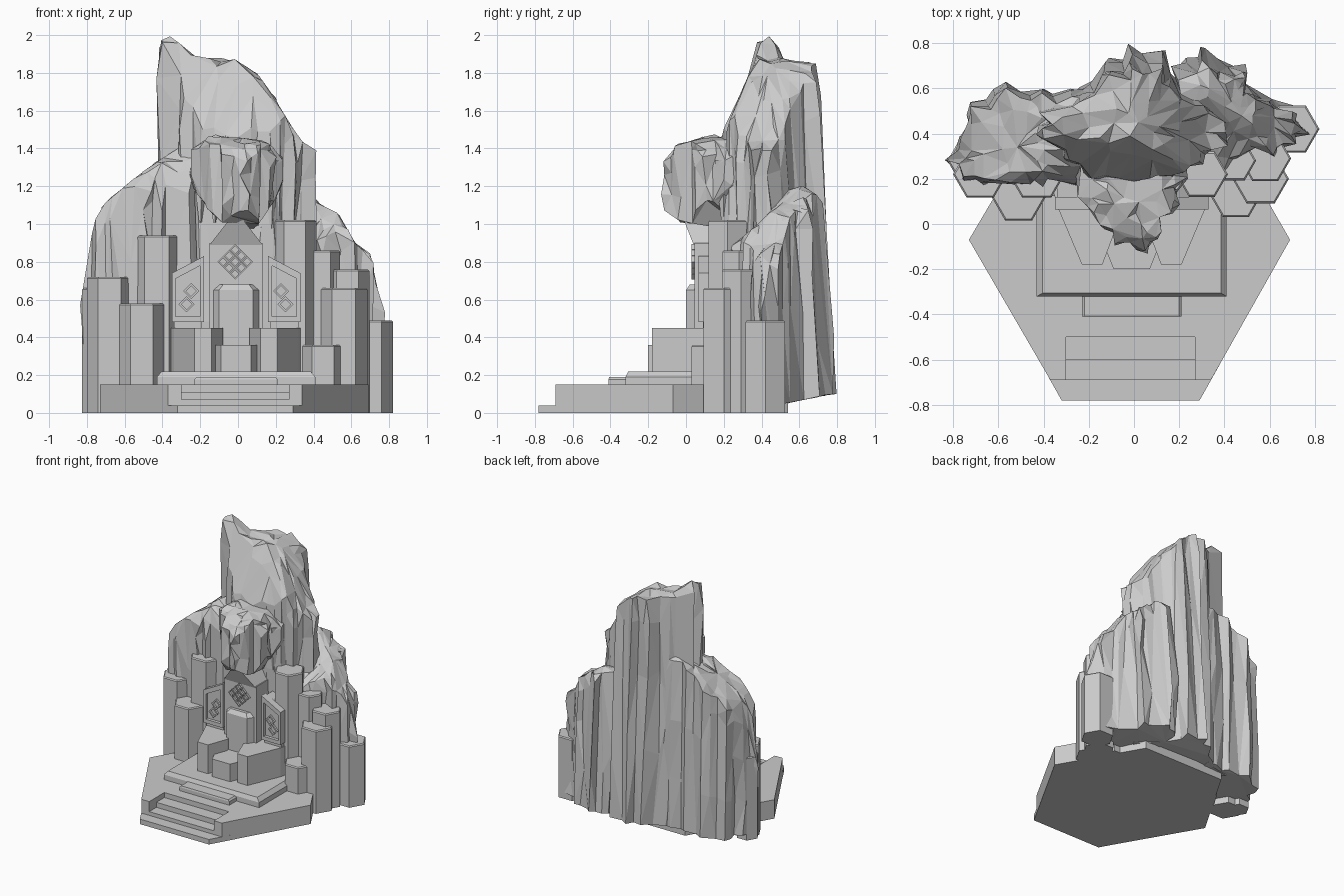
import bpy, bmesh, math, random
from mathutils import Vector

random.seed(4)
old = bpy.data.objects.get("Cube")
if old:
    bpy.data.objects.remove(old, do_unlink=True)

stone = bpy.data.materials.new("grey stone")
stone.use_nodes = True
GREY = (.6, .6, .6, 1)
stone.diffuse_color = GREY
stone.node_tree.nodes["Principled BSDF"].inputs["Base Color"].default_value = GREY
AXIS = -.01  # symmetry line of the shrine


def finish(name, bm):
    bmesh.ops.recalc_face_normals(bm, faces=bm.faces)
    mesh = bpy.data.meshes.new(name)
    bm.to_mesh(mesh)
    bm.free()
    mesh.materials.append(stone)
    obj = bpy.data.objects.new(name, mesh)
    bpy.context.collection.objects.link(obj)
    return obj


def skin(rings):
    """Skin a stack of equal-length rings and close both ends."""
    bm = bmesh.new()
    rows = [[bm.verts.new(p) for p in ring] for ring in rings]
    n = len(rows[0])
    for low, high in zip(rows, rows[1:]):
        for i in range(n):
            j = (i + 1) % n
            bm.faces.new((low[i], low[j], high[j], high[i]))
    bm.faces.new(rows[0])
    bm.faces.new(rows[-1])
    return bm


def loft(name, rings):
    return finish(name, skin(rings))


def centre(outline):
    return sum((Vector(p) for p in outline), Vector((0, 0))) / len(outline)


def prism(name, outline, z0, z1, chamfer=0.0):
    """Upright prism, optionally with a sloped rim at the top."""
    rings = [[(x, y, z0) for x, y in outline], [(x, y, z1 - chamfer) for x, y in outline]]
    if chamfer:
        mid = centre(outline)
        top = [Vector(p) + (mid - Vector(p)).normalized() * chamfer for p in outline]
        rings.append([(p.x, p.y, z1) for p in top])
    loft(name, rings)


def slab(name, outline, front, back):
    """Upright plate drawn in the xz plane."""
    loft(name, [[(x, y, z) for x, z in outline] for y in (front, back)])


def rect(x0, x1, y0, y1):
    return [(x0, y0), (x1, y0), (x1, y1), (x0, y1)]


def column(name, x, y, r, top):
    hexagon = [(x + r * math.cos(k * math.tau / 6), y + r * math.sin(k * math.tau / 6))
               for k in range(6)]
    prism(name, hexagon, 0, top, .008)


def mirrored(outline):
    return [(2 * AXIS - x, v) for x, v in outline]


def interp(curve, v):
    if v <= curve[0][0]:
        return curve[0][1]
    for (a, fa), (b, fb) in zip(curve, curve[1:]):
        if v <= b:
            return fa + (fb - fa) * (v - a) / (b - a)
    return curve[-1][1]


GROUND = [(.53, .05), (.78, .1)]


def rock(name, outline, ridge_x, ridge_y, lean, foot_x=GROUND[:1], foot_y=GROUND):
    """Craggy ribbed cliff; crown and foot follow profiles along x and y."""
    mid = centre(outline)
    ribs = []
    for i, p in enumerate(outline):
        a, b = Vector(p), Vector(outline[(i + 1) % len(outline)])
        ribs.append(a)
        for t in (.35, .65):  # grooves between the ribs
            q = a.lerp(b, t)
            ribs.append(q + (mid - q).normalized() * random.uniform(0, .045))

    def crown(p):
        return min(interp(ridge_x, p.x), interp(ridge_y, p.y))

    def leaned(p, t):
        return p.y - lean * t * max(0, p.y - .3)

    rings = []
    for t in (0, .3, .65, .9, 1):
        ring = []
        for p in ribs:
            j = random.uniform(-.012, .012)
            q = p.lerp(mid, .03 if t in (0, 1) else 0)
            foot = max(interp(foot_x, p.x), interp(foot_y, p.y))
            ring.append((q.x + j, leaned(q, t) - j, foot + t * (crown(p) - foot)))
        rings.append(ring)
    for s in (.25, .5, .75, .97):  # crown closes in towards the centre
        inner = [p.lerp(mid, s) for p in ribs]
        rings.append([(q.x, leaned(q, 1), crown(q) + random.uniform(-.015, .01)) for q in inner])
    bm = skin(rings)
    bmesh.ops.remove_doubles(bm, verts=bm.verts, dist=.035)
    bmesh.ops.triangulate(bm, faces=bm.faces)
    facets = finish(name, bm).modifiers.new("broad facets", "DECIMATE")
    facets.ratio = .6


# Hexagonal platform with a stair recess
prism("platform", [(-.73, -.07), (-.37, -.69), (-.3, -.69), (-.3, -.5), (.27, -.5),
                   (.27, -.69), (.34, -.69), (.69, -.07), (.34, .54), (-.37, .54)], 0, .15)
prism("entry_slab", [(-.41, -.62), (-.32, -.78), (.29, -.78), (.38, -.62)], 0, .04)
prism("lower_stair", rect(-.3, .27, -.69, -.5), 0, .07)
prism("upper_stair", rect(-.3, .27, -.6, -.5), 0, .11)

# Dais and its step
prism("dais", rect(-.43, .41, -.32, .14), .14, .22, .03)
prism("dais_step", rect(-.23, .21, -.41, -.28), .14, .19, .012)

# Seat and side blocks
prism("seat", [(-.13, -.1), (-.09, -.2), (.07, -.2), (.11, -.1), (.11, .02), (-.13, .02)], .2, .36)
prism("seat_back", [(-.14, .06), (-.1, 0), (.08, 0), (.12, .06), (.12, .2), (-.14, .2)],
      .2, .68, .03)
block = [(.12, -.18), (.21, -.18), (.32, .08), (.34, .16), (.1, .16), (.06, -.02)]
prism("left_block", block, .2, .45)
prism("right_block", mirrored(block), .2, .45)

# Central panel with a forward-leaning gable
slab("central_panel", [(-.15, .2), (.13, .2), (.13, .9), (-.15, .9)], .045, .25)
loft("gable", [[(-.15, .04, .89), (.13, .04, .89), (AXIS, -.03, 1.07)],
               [(-.15, .25, .89), (.13, .25, .89), (AXIS, .25, 1.07)]])

# Side panels with raised frames
wing = [(.17, .2), (.32, .2), (.32, .73), (.17, .82)]
frame = {
    "coping": [(.16, .79), (.33, .7), (.33, .74), (.16, .83)],
    "sill": [(.16, .48), (.33, .48), (.33, .51), (.16, .51)],
    "inner_jamb": [(.16, .5), (.18, .5), (.18, .8), (.16, .8)],
    "outer_jamb": [(.31, .5), (.33, .5), (.33, .73), (.31, .73)],
}
for side, place in (("left", list), ("right", mirrored)):
    slab(side + "_panel", place(wing), .09, .25)
    for part, outline in frame.items():
        slab(side + "_" + part, place(outline), .065, .12)


# Carved diamond lattice
def diamond(name, x, z, r, y):
    bm = bmesh.new()
    loops = []
    for size, depth in ((r, y), (r * .65, y), (r * .65, y + .016), (r, y + .016)):
        loops.append([bm.verts.new((x + size * math.cos(k * math.pi / 2), depth,
                                    z + size * math.sin(k * math.pi / 2))) for k in range(4)])
    for a, b in zip(loops, loops[1:] + loops[:1]):
        for k in range(4):
            m = (k + 1) % 4
            bm.faces.new((a[k], a[m], b[m], b[k]))
    finish(name, bm)


for i in (-1, 0, 1):
    for j in (-1, 0, 1):
        diamond("centre_diamond", AXIS - .005 + (i - j) * .032, .8 + (i + j) * .032, .03, .03)
for sign in (-1, 1):
    for lift in (-1, 1):
        diamond("side_diamond", AXIS + sign * .25 - sign * lift * .012, .61 + lift * .035,
                .042, .075)

# Stone columns: x, y, radius, height
for x, y, r, top in [(-.68, .22, .12, .72), (-.51, .12, .12, .58), (-.43, .23, .13, .94),
                     (-.74, .28, .085, .66), (-.33, .25, .1, .45), (.3, .22, .115, 1.02),
                     (.58, .29, .115, .76), (.45, .13, .115, .36), (.56, .2, .125, .66),
                     (.7, .42, .12, .49), (.44, .28, .1, .86)]:
    column("stone_column", x, y, r, top)

# Cliffs
rock("main_cliff",
     [(-.2, .2), (0, .18), (.18, .2), (.3, .27), (.42, .36), (.42, .48), (.31, .58), (.2, .62),
      (.13, .79), (-.02, .8), (-.13, .72), (-.25, .61), (-.42, .53), (-.42, .4), (-.3, .28)],
     [(-.42, 1.97), (-.37, 2), (-.32, 1.97), (-.25, 1.88), (0, 1.86), (.1, 1.79), (.2, 1.66),
      (.3, 1.47), (.4, 1.39)],
     [(.15, 1.4), (.25, 1.6), (.37, 1.85), (.41, 2), (.5, 2), (.56, 1.87), (.8, 1.85)], .19)
rock("right_cliff",
     [(-.82, .27), (-.76, .2), (-.66, .17), (-.5, .18), (-.4, .16), (-.25, .17), (-.15, .3),
      (-.2, .6), (-.4, .61), (-.56, .63), (-.72, .54), (-.77, .38)],
     [(-.82, .66), (-.76, 1.02), (-.7, 1.12), (-.45, 1.31), (-.25, 1.44)],
     [(.15, 1.1), (.22, 1.3), (.35, 1.44), (.6, 1.38)], .1)
rock("left_cliff",
     [(.3, .3), (.4, .22), (.48, .3), (.62, .3), (.72, .36), (.77, .42), (.71, .53), (.6, .57),
      (.5, .63), (.49, .72), (.38, .73), (.3, .8), (.18, .71), (.2, .5)],
     [(.3, 1.2), (.42, 1.12), (.54, 1.04), (.62, .9), (.71, .84), (.77, .6)],
     [(.2, .86), (.35, .96), (.45, 1.05), (.6, 1.19), (.7, 1.2), (.8, 1.12)], .15)

# Overhanging brow with a ragged underside
rock("rock_brow",
     [(-.25, .12), (-.17, .02), (-.08, -.1), (.05, -.12), (.12, -.03), (.19, .1), (.24, .2),
      (.24, .36), (-.26, .36)],
     [(-.26, 1.41), (-.13, 1.47), (.14, 1.45), (.2, 1.38), (.24, 1.35)],
     [(-.11, 1.36), (-.05, 1.42), (.05, 1.44), (.15, 1.48)], 0,
     [(-.25, 1.2), (-.17, 1.08), (-.08, .98), (.06, .95), (.15, 1.05), (.24, 1.22)],
     [(-.1, 1.07), (0, .98), (.05, .92)])

# Shards hanging below the brow
for k in range(6):
    x = -.2 + k * .075
    y = .2 - .1 * math.cos((x - AXIS) * 5)
    rings = []
    for z, r in ((random.uniform(.95, 1.1), .008), (1.24, .04), (1.34, .05)):
        rings.append([(x + r * math.cos(i * math.tau / 5),
                       y + .06 + r * math.sin(i * math.tau / 5), z) for i in range(5)])
    loft("hanging_shard", rings)
